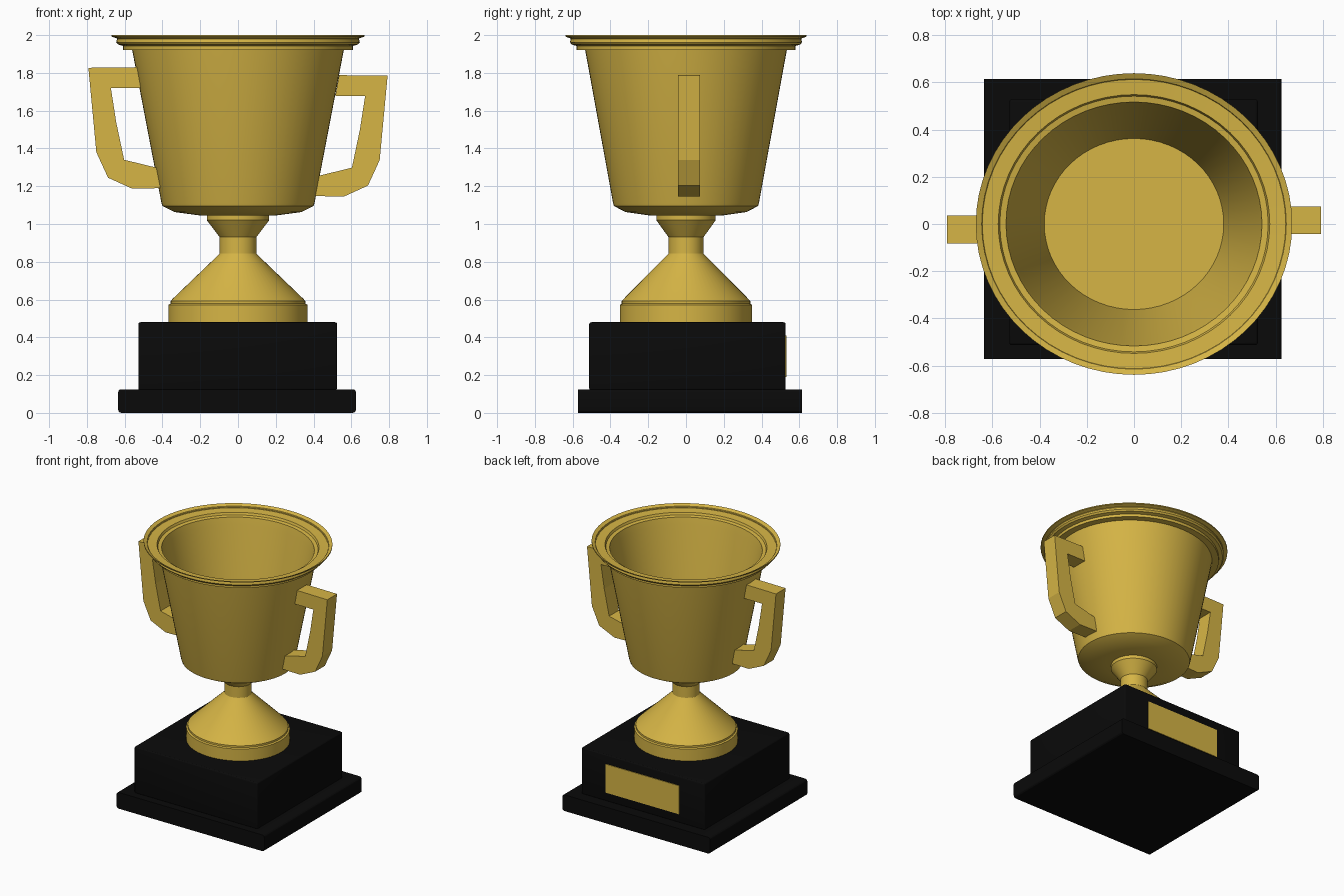
import bpy, bmesh, math
from mathutils import Vector

cube = bpy.data.objects.get("Cube")
if cube:
    bpy.data.objects.remove(cube, do_unlink=True)


def material(name, color):
    m = bpy.data.materials.new(name)
    m.use_nodes = True
    m.diffuse_color = color
    m.node_tree.nodes["Principled BSDF"].inputs["Base Color"].default_value = color
    return m


gold = material("gold", (0.67, 0.46, 0.06, 1))
black = material("black", (0.003, 0.003, 0.003, 1))


def finish(name, bm, mat, smooth=False):
    bmesh.ops.recalc_face_normals(bm, faces=bm.faces)
    mesh = bpy.data.meshes.new(name)
    bm.to_mesh(mesh)
    bm.free()
    mesh.materials.append(mat)
    obj = bpy.data.objects.new(name, mesh)
    bpy.context.collection.objects.link(obj)
    if smooth:
        bpy.ops.object.select_all(action='DESELECT')
        bpy.context.view_layer.objects.active = obj
        obj.select_set(True)
        bpy.ops.object.shade_smooth_by_angle(angle=math.radians(25))
    return obj


def lathe(name, profile, mat, squash=0.953, segments=64):
    """Spin a closed radius/height profile, slightly flattened front to back."""
    bm = bmesh.new()
    verts = [bm.verts.new((r, 0, z)) for r, z in profile]
    edges = [bm.edges.new(pair) for pair in zip(verts, verts[1:])]
    bmesh.ops.spin(bm, geom=verts + edges, axis=(0, 0, 1), cent=(0, 0, 0),
                   angle=math.tau, steps=segments)
    bmesh.ops.remove_doubles(bm, verts=bm.verts, dist=0.0005)
    bmesh.ops.scale(bm, vec=(1, squash, 1), verts=bm.verts)
    return finish(name, bm, mat, smooth=True)


def box(name, low, high, mat, bevel=0, axes="xyz"):
    """Box between two corners, rounding only the edges along the given axes."""
    bm = bmesh.new()
    low, high = Vector(low), Vector(high)
    bmesh.ops.create_cube(bm, size=1)
    bmesh.ops.scale(bm, vec=high - low, verts=bm.verts)
    bmesh.ops.translate(bm, vec=(low + high) / 2, verts=bm.verts)
    if bevel:
        picked = [e for e in bm.edges if any(
            abs((e.verts[0].co - e.verts[1].co)["xyz".index(a)]) > 0.01 for a in axes)]
        bmesh.ops.bevel(bm, geom=picked, offset=bevel, segments=3,
                        profile=0.5, affect='EDGES')
    return finish(name, bm, mat, smooth=bevel > 0)


# Plinth
box("plinth_slab", (-0.635, -0.572, 0), (0.625, 0.613, 0.125), black, 0.018, "y")
box("plinth_block", (-0.528, -0.513, 0.12), (0.525, 0.528, 0.48), black, 0.012)
box("back_plaque", (-0.313, 0.525, 0.19), (0.313, 0.533, 0.41), gold)

# Foot and stem
lathe("foot_and_stem", [
    (0, 0.478), (0.368, 0.478), (0.368, 0.572), (0.357, 0.578), (0.357, 0.592),
    (0.345, 0.605), (0.1, 0.84), (0.097, 0.845), (0.097, 0.93), (0.165, 1.02),
    (0.165, 1.047), (0, 1.05)], gold)

# Open bowl with a stepped lip
lathe("bowl", [
    (0, 1.045), (0.2, 1.045), (0.335, 1.063), (0.4, 1.095), (0.405, 1.11),
    (0.56, 1.92), (0.608, 1.922), (0.608, 1.943), (0.635, 1.95), (0.645, 1.962),
    (0.64, 1.982), (0.67, 1.992), (0.67, 2.0), (0.645, 1.988), (0.64, 1.977),
    (0.575, 1.972), (0.568, 1.955), (0.542, 1.95), (0.53, 1.9), (0.38, 1.11),
    (0, 1.11)], gold)

# Angular side handles, the left one sitting a little lower
HANDLE = [(0.535, 1.83), (0.792, 1.827), (0.75, 1.38), (0.688, 1.245),
          (0.56, 1.187), (0.405, 1.19), (0.418, 1.295), (0.603, 1.34),
          (0.645, 1.54), (0.673, 1.72), (0.515, 1.72)]


def handle(name, side, y_low, y_high, drop):
    bm = bmesh.new()
    face = bm.faces.new([bm.verts.new((side * x, y_low, z - drop)) for x, z in HANDLE])
    out = bmesh.ops.extrude_face_region(bm, geom=[face])["geom"]
    bmesh.ops.translate(bm, vec=(0, y_high - y_low, 0),
                        verts=[v for v in out if isinstance(v, bmesh.types.BMVert)])
    return finish(name, bm, gold)


handle("right_handle", -1, -0.082, 0.035, 0)
handle("left_handle", 1, -0.043, 0.075, 0.042)
